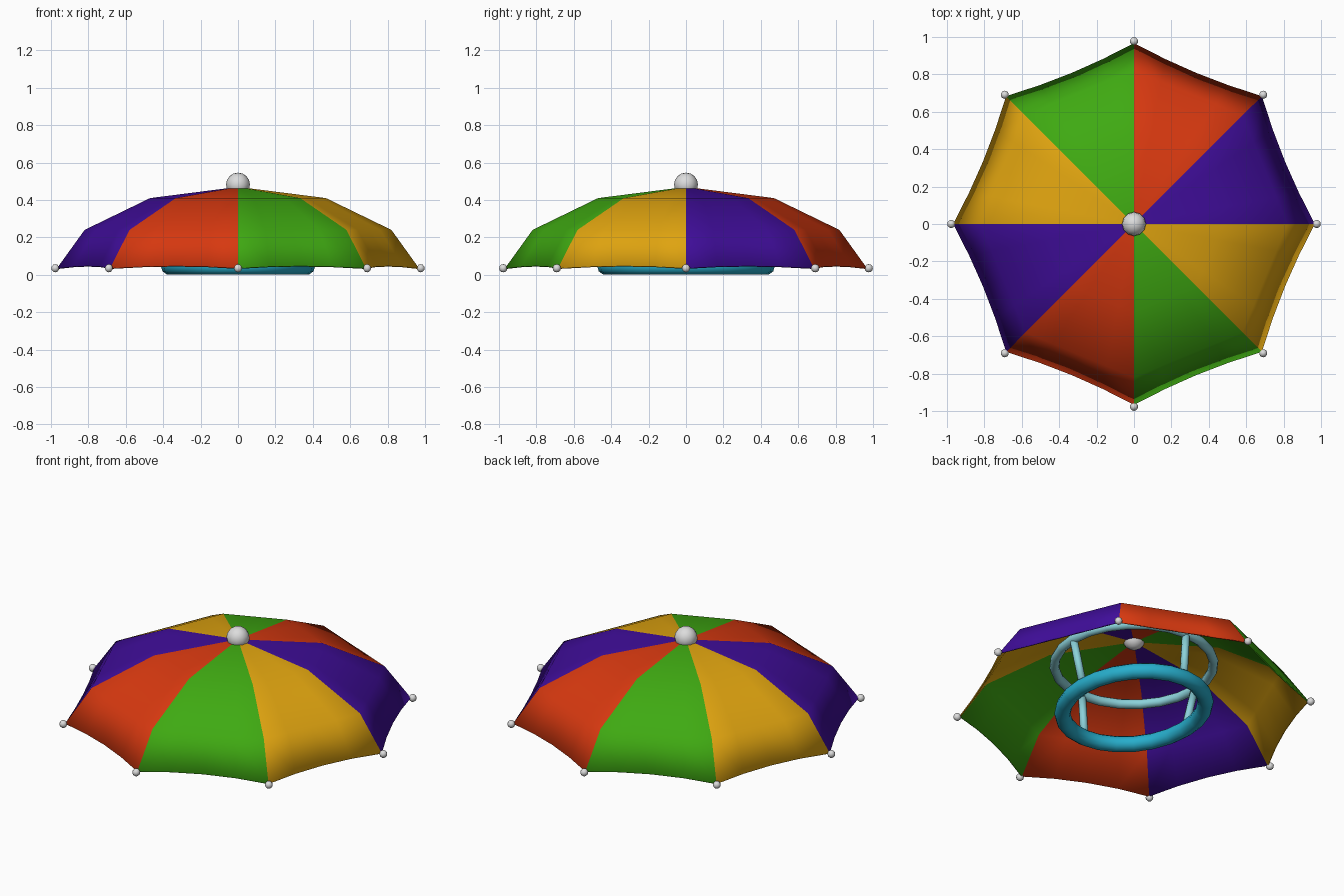
import bpy, bmesh, math
from mathutils import Vector

if "Cube" in bpy.data.objects:
    bpy.data.objects.remove(bpy.data.objects["Cube"])


def material(name, rgb):
    m = bpy.data.materials.new(name)
    m.diffuse_color = (*rgb, 1)
    m.use_nodes = True
    m.node_tree.nodes["Principled BSDF"].inputs["Base Color"].default_value = m.diffuse_color
    return m


purple = material("purple", (0.05, 0.004, 0.32))
red = material("red", (0.68, 0.04, 0.005))
green = material("green", (0.05, 0.40, 0.006))
yellow = material("yellow", (0.74, 0.37, 0.005))
teal = material("teal", (0.02, 0.42, 0.60))
pale_teal = material("pale teal", (0.26, 0.64, 0.70))
pearl = material("pearl", (0.72, 0.72, 0.72))


def finish(obj, name, mat=None):
    obj.name = name
    if mat:
        obj.data.materials.append(mat)
    for p in obj.data.polygons:
        p.use_smooth = True
    return obj


def ball(name, loc, radius, seg, rings, mat):
    bpy.ops.mesh.primitive_uv_sphere_add(segments=seg, ring_count=rings, radius=radius, location=loc)
    return finish(bpy.context.object, name, mat)


def ring(name, z, rx, ry, tube, mat):
    """Elliptical tube lying flat."""
    bm = bmesh.new()
    n, k = 24, 10
    loops = []
    for i in range(n):
        a = math.tau * i / n
        c = Vector((rx * math.cos(a), ry * math.sin(a), z))
        out = Vector((ry * math.cos(a), rx * math.sin(a), 0)).normalized()
        loops.append([bm.verts.new(c + out * tube * math.cos(math.tau * j / k)
                                   + Vector((0, 0, tube * math.sin(math.tau * j / k))))
                      for j in range(k)])
    for i in range(n):
        p, q = loops[i], loops[(i + 1) % n]
        for j in range(k):
            bm.faces.new((p[j], q[j], q[(j + 1) % k], p[(j + 1) % k]))
    me = bpy.data.meshes.new(name)
    bm.to_mesh(me)
    bm.free()
    obj = bpy.data.objects.new(name, me)
    bpy.context.collection.objects.link(obj)
    return finish(obj, name, mat)


def strut(name, a, b, radius, mat):
    a, b = Vector(a), Vector(b)
    bpy.ops.mesh.primitive_cylinder_add(vertices=8, radius=radius, depth=(b - a).length, location=(a + b) / 2)
    obj = bpy.context.object
    obj.rotation_euler = (b - a).to_track_quat('Z', 'Y').to_euler()
    return finish(obj, name, mat)


# canopy: eight panels stretched between ribs, edge sagging inwards between tips
PANELS, SUB = 8, 4
profile = [(0.47, 0.41, 0.0), (0.82, 0.24, 0.0), (0.967, 0.036, 1.0)]  # radius, height, sag
bm = bmesh.new()
apex = bm.verts.new((0, 0, 0.47))
rows = []
for r, z, sag in profile:
    row = []
    for p in range(PANELS):
        a0, a1 = (math.tau * (p + d) / PANELS for d in (0, 1))
        for s in range(SUB):
            t = s / SUB
            bow = 4 * t * (1 - t) * sag
            v = Vector((math.cos(a0), math.sin(a0), 0)).lerp(Vector((math.cos(a1), math.sin(a1), 0)), t)
            v *= r * (1 - 0.022 * bow)
            v.z = z + 0.012 * bow
            row.append(bm.verts.new(v))
    rows.append(row)
N = PANELS * SUB
for i in range(N):
    j = (i + 1) % N
    faces = [bm.faces.new((apex, rows[0][i], rows[0][j]))]
    for up, low in zip(rows, rows[1:]):
        faces.append(bm.faces.new((up[i], low[i], low[j], up[j])))
    for f in faces:
        f.material_index = (i // SUB) % 4
me = bpy.data.meshes.new("canopy")
bm.to_mesh(me)
bm.free()
canopy = bpy.data.objects.new("canopy", me)
bpy.context.collection.objects.link(canopy)
for m in (purple, red, green, yellow):
    me.materials.append(m)
finish(canopy, "canopy")
solid = canopy.modifiers.new("cloth", 'SOLIDIFY')
solid.thickness = 0.008
solid.offset = -1

# top knob and rib tips
ball("top_knob", (0, 0, 0.482), 0.064, 12, 8, pearl)
for i in range(PANELS):
    a = math.tau * i / PANELS
    ball("rib_tip", (0.977 * math.cos(a), 0.977 * math.sin(a), 0.035), 0.022, 10, 6, pearl)

# headband, upper support ring and the four struts joining them
ring("headband", 0.045, 0.367, 0.43, 0.045, teal)
ring("support_ring", 0.32, 0.435, 0.445, 0.027, pale_teal)
for x, y in ((1, 0), (0, 1), (-1, 0), (0, -1)):
    strut("strut", (0.367 * x, 0.425 * y, 0.05), (0.435 * x, 0.445 * y, 0.32), 0.022, pale_teal)
